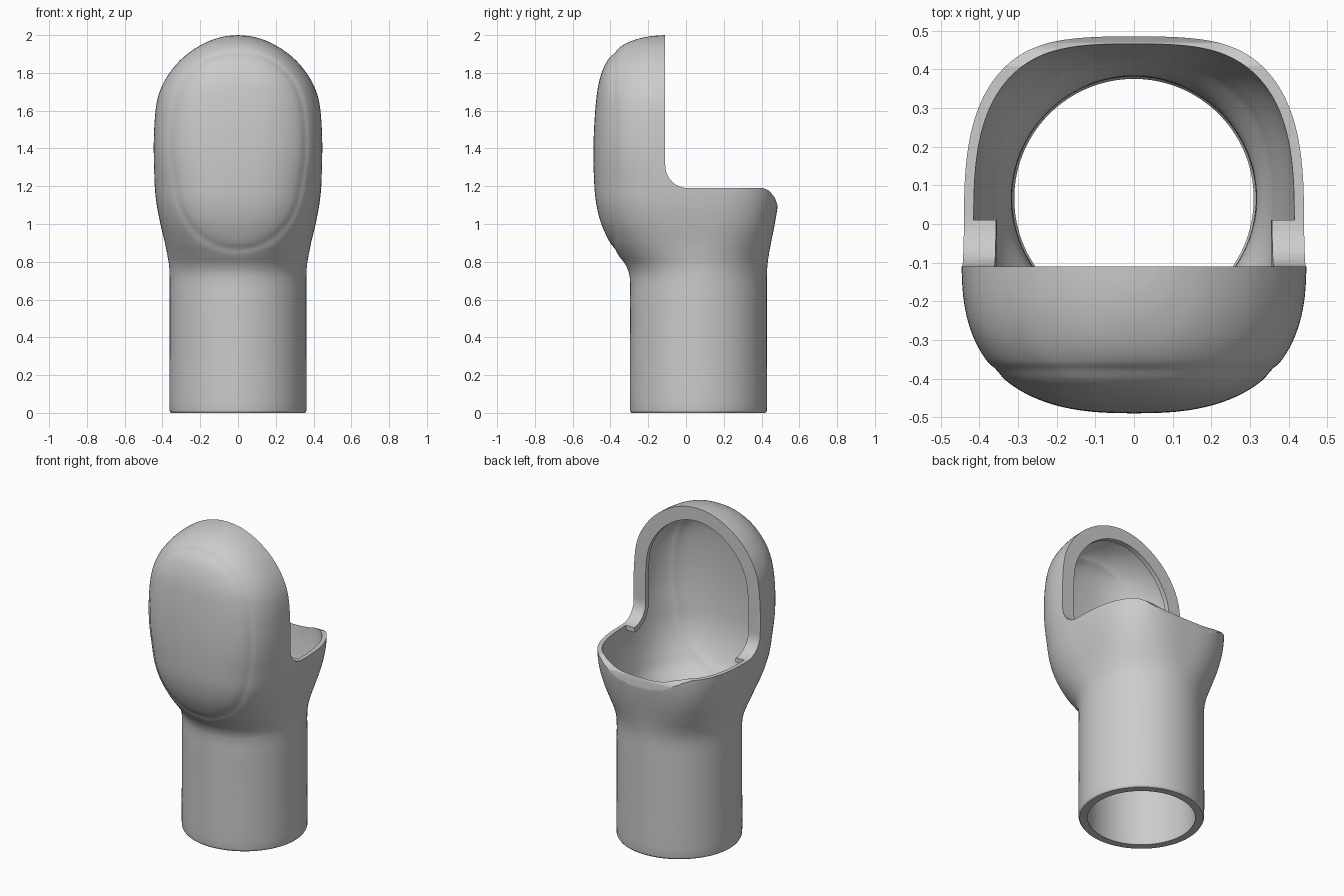
import bpy, bmesh, math
from mathutils import Vector

if "Cube" in bpy.data.objects:
    bpy.data.objects.remove(bpy.data.objects["Cube"])

SEG, SUB = 160, 6

# section rows: z, half width, front y, back y, centre y, roundness exponent
ROWS = [
    (0.00, .356, -.290, .421, .066, 2), (0.012, .362, -.296, .428, .066, 2),
    (0.30, .362, -.296, .428, .066, 2), (0.60, .362, -.296, .428, .066, 2),
    (0.72, .362, -.298, .428, .066, 2), (0.78, .365, -.318, .431, .06, 2.05),
    (0.84, .375, -.362, .439, .05, 2.15), (0.90, .387, -.402, .450, .04, 2.3),
    (1.00, .411, -.448, .47, .02, 2.5), (1.10, .430, -.474, .486, 0, 2.6),
    (1.20, .441, -.485, .495, -.02, 2.6), (1.35, .446, -.49, .49, -.08, 2.6),
    (1.50, .444, -.487, .45, -.1, 2.6), (1.65, .429, -.476, .4, -.1, 2.6),
    (1.75, .393, -.461, .35, -.1, 2.6), (1.84, .331, -.43, .3, -.1, 2.55),
    (1.90, .268, -.388, .25, -.1, 2.5), (1.95, .192, -.328, .15, -.1, 2.4),
    (1.98, .122, -.255, .05, -.1, 2.2), (1.995, .06, -.18, -.03, -.1, 2.1),
    (2.00, .004, -.11, -.09, -.1, 2)]


def blend(v, lo, hi, a, b):
    t = min(max((v - lo) / (hi - lo), 0), 1)
    return a + (b - a) * t * t * (3 - 2 * t)


def sections():
    """Smooth interpolation through the section rows."""
    out = []
    for i in range(len(ROWS) - 1):
        p = [ROWS[max(min(i + k, len(ROWS) - 1), 0)] for k in (-1, 0, 1, 2)]
        for s in range(SUB):
            t = s / SUB
            row = []
            for a, b, c, d in zip(*p):
                h = p[2][0] - p[1][0]
                m1 = (c - a) / (p[2][0] - p[0][0]) * h
                m2 = (d - b) / (p[3][0] - p[1][0]) * h
                row.append((2*t**3 - 3*t*t + 1)*b + (t**3 - 2*t*t + t)*m1
                           + (3*t*t - 2*t**3)*c + (t**3 - t*t)*m2)
            out.append(row)
    out.append(list(ROWS[-1]))
    return out


def ring_points(row, wall):
    """One cross-section; wall > 0 gives the inner skin."""
    z, a, yf, yb, yc, n = row
    pts = []
    for k in range(SEG):
        ang = 2 * math.pi * k / SEG
        c, s = math.cos(ang), math.sin(ang)
        m = n + (n - 2) * .7 if s > 0 else n      # back is squarer
        x = a * math.copysign(abs(c) ** (2 / m), c)
        y = yc + (yb - yc if s > 0 else yc - yf) * math.copysign(abs(s) ** (2 / m), s)
        zz = z
        # shallow seam outlining the domed front panel
        if s < 0 and z > .8:
            y += .006 * math.exp(-((y + .382) / .014) ** 2)
        if wall:
            tx = blend(z, .76, .9, .046, wall)
            x *= 1 - tx / (a if z < 1.35 else .446)
            depth = max(.36, yb - yc if s > 0 else yc - yf)
            y = yc + (y - yc) * (1 - tx / depth)
            if z > 1.4:
                zz = 1.4 + (z - 1.4) * (1 - wall / .6)
        pts.append((x, y, zz))
    return pts


def finish(name, bm):
    bmesh.ops.recalc_face_normals(bm, faces=bm.faces[:])
    mesh = bpy.data.meshes.new(name)
    bm.to_mesh(mesh)
    bm.free()
    ob = bpy.data.objects.new(name, mesh)
    bpy.context.collection.objects.link(ob)
    return ob


def shell(name, wall):
    """Closed hollow tube and hood of the given wall thickness."""
    bm = bmesh.new()
    secs = sections()
    skins = [[[bm.verts.new(p) for p in ring_points(r, w)] for r in secs] for w in (0, wall)]
    for skin in skins:
        for lo, hi in zip(skin, skin[1:]):
            for k in range(SEG):
                j = (k + 1) % SEG
                bm.faces.new((lo[k], lo[j], hi[j], hi[k]))
        bm.faces.new(skin[-1])
    o, i = skins[0][0], skins[1][0]
    for k in range(SEG):
        j = (k + 1) % SEG
        bm.faces.new((o[j], o[k], i[k], i[j]))
    return finish(name, bm)


def prism(name, pts):
    """Side profile (y, z) extruded across x."""
    bm = bmesh.new()
    face = bm.faces.new([bm.verts.new((-1, y, z)) for y, z in pts])
    ext = bmesh.ops.extrude_face_region(bm, geom=[face])
    bmesh.ops.translate(bm, vec=Vector((2, 0, 0)),
                        verts=[v for v in ext["geom"] if isinstance(v, bmesh.types.BMVert)])
    return finish(name, bm)


def boolean(ob, cutter, op):
    mod = ob.modifiers.new(op, "BOOLEAN")
    mod.operation, mod.solver, mod.object = op, "EXACT", cutter
    bpy.ops.object.select_all(action="DESELECT")
    bpy.context.view_layer.objects.active = ob
    ob.select_set(True)
    bpy.ops.object.modifier_apply(modifier=mod.name)
    bpy.data.objects.remove(cutter)
    bpy.ops.object.shade_smooth_by_angle(angle=math.radians(35))


def opening(r):
    """Front edge of the opening, down to its rounded corner."""
    arc = [math.pi + i * math.pi / 16 for i in range(9)]
    return [(.01 - r, 3)] + [(.01 + r * math.cos(t), 1.31 + r * math.sin(t)) for t in arc]


# thin-walled body, opened at the back of the hood
body = shell("hooded_tube", .025)
boolean(body, prism("opening_cutter", opening(.12) + [
    (.41, 1.19), (.442, 1.175), (.47, 1.14), (.49, 1.085), (.53, .98), (1, .98), (1, 3)]),
    "DIFFERENCE")

# inward flange around the hood opening
rim = shell("opening_rim", .083)
boolean(rim, prism("rim_band", opening(.15) + opening(.12)[::-1]), "INTERSECT")
